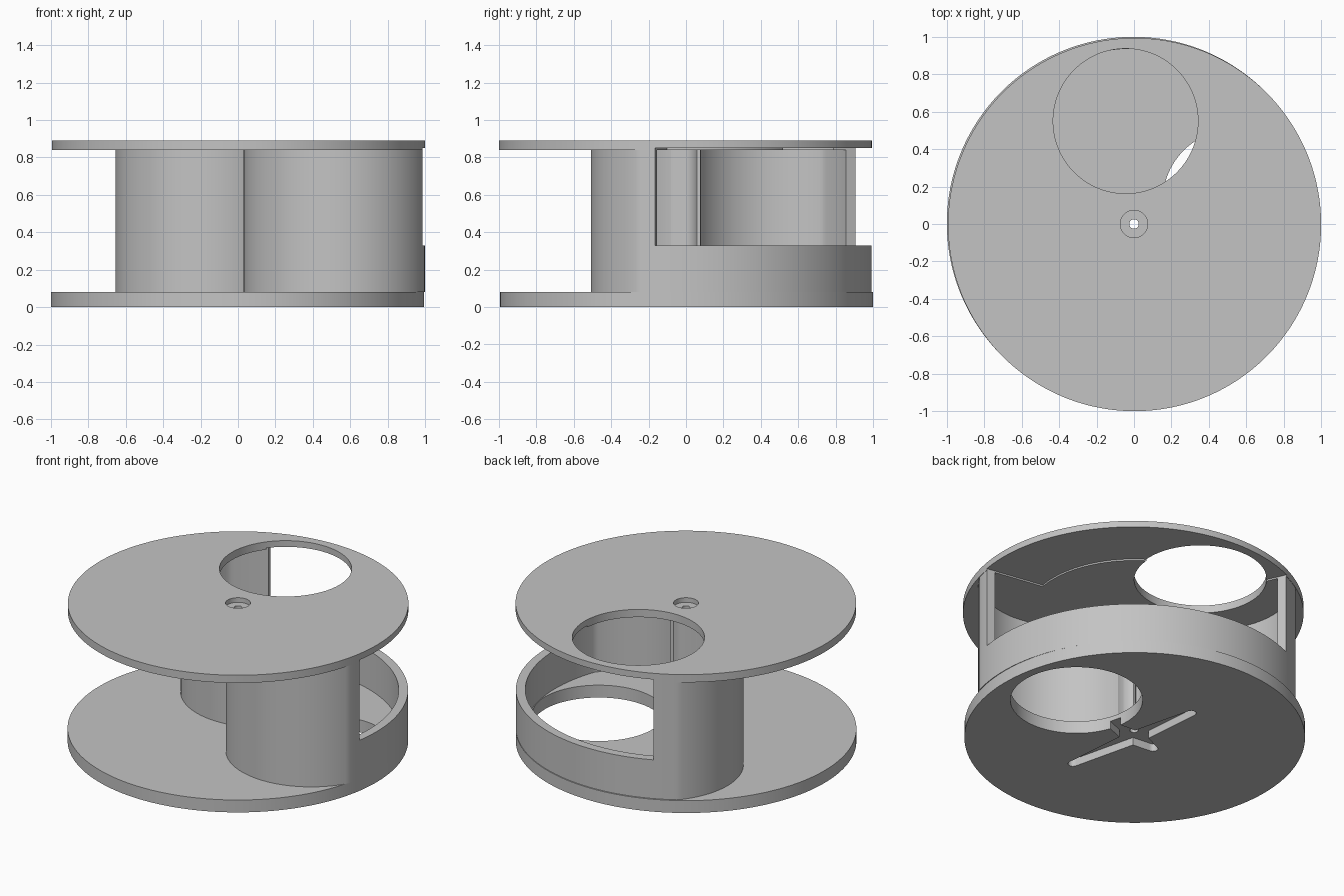
import bpy, bmesh
from math import sin, cos, pi, radians, sqrt
from mathutils import Vector

cube = bpy.data.objects.get("Cube")
if cube:
    bpy.data.objects.remove(cube, do_unlink=True)

grey = bpy.data.materials.new("plain_grey")
grey.use_nodes = True
grey.diffuse_color = (0.55, 0.55, 0.55, 1)
grey.node_tree.nodes["Principled BSDF"].inputs["Base Color"].default_value = (0.55, 0.55, 0.55, 1)


def polar(r, angle):
    return Vector((r * cos(angle), r * sin(angle)))


def circle(center, r, n=160):
    return [Vector(center) + polar(r, 2 * pi * i / n) for i in range(n)]


def add_object(name, bm):
    bmesh.ops.recalc_face_normals(bm, faces=bm.faces)
    mesh = bpy.data.meshes.new(name)
    bm.to_mesh(mesh)
    bm.free()
    mesh.materials.append(grey)
    obj = bpy.data.objects.new(name, mesh)
    bpy.context.collection.objects.link(obj)
    return obj


def prism(name, outline, z0, z1):
    bm = bmesh.new()
    low, high = [[bm.verts.new((p.x, p.y, z)) for p in outline] for z in (z0, z1)]
    bm.faces.new(low)
    bm.faces.new(high)
    for i in range(len(low)):
        bm.faces.new((low[i - 1], low[i], high[i], high[i - 1]))
    return add_object(name, bm)


def cut(obj, *cutters):
    for cutter in cutters:
        cutter.hide_render = True
        cutter.hide_viewport = True
        mod = obj.modifiers.new("cut_" + cutter.name, "BOOLEAN")
        mod.operation = "DIFFERENCE"
        mod.solver = "EXACT"
        mod.object = cutter
    # bake the cuts into the mesh
    bpy.context.view_layer.update()
    graph = bpy.context.evaluated_depsgraph_get()
    mesh = bpy.data.meshes.new_from_object(obj.evaluated_get(graph))
    obj.modifiers.clear()
    obj.data = mesh


# Layout: two round chambers mirrored about a diagonal axis
AXIS = radians(53)
SPREAD = radians(54)
REACH = 0.53
lobes = [polar(REACH, AXIS - SPREAD), polar(REACH, AXIS + SPREAD)]
middle = (lobes[0] + lobes[1]) / 2
rim_center = Vector((0.003, -0.003))


def ray_circle(d, center, r, near=False):
    """Distance from the middle to a circle along direction d."""
    to = center - middle
    b = to.dot(d)
    disc = b * b - to.length_squared + r * r
    if disc < 0:
        return None
    return b - sqrt(disc) if near else b + sqrt(disc)


def chamber_outline(lobe_r, rim_r, post_r=None, n=360):
    points = []
    for i in range(n):
        a = AXIS + 2 * pi * i / n
        d = polar(1, a)
        reach = max(ray_circle(d, c, lobe_r) for c in lobes)
        if d.dot(polar(1, AXIS)) > 0.3:
            reach = 2.0
        reach = min(reach, ray_circle(d, rim_center, rim_r))
        if post_r:
            hit = ray_circle(d, Vector((0, 0)), post_r, near=True)
            if hit and hit > 0:
                reach = min(reach, hit)
        points.append(middle + d * reach)
    return points


# Chamber wall: outer and inner outlines joined into a tube
bm = bmesh.new()
outer = chamber_outline(0.50, 0.995)
inner = chamber_outline(0.48, 0.94, post_r=0.08)
loops = [[bm.verts.new((p.x, p.y, z)) for p in line]
         for line, z in ((outer, 0.08), (outer, 0.84), (inner, 0.84), (inner, 0.08))]
for k in range(4):
    a, b = loops[k - 1], loops[k]
    for i in range(len(a)):
        bm.faces.new((a[i - 1], a[i], b[i], b[i - 1]))
chamber_wall = add_object("chamber_wall", bm)

# Side opening above the low rim
start, stop, steps = radians(-9.5), radians(114), 48
angles = [start + (stop - start) * i / steps for i in range(steps + 1)]
window = [polar(1.1, a) for a in angles] + [polar(0.62, a) for a in reversed(angles)]
opening = prism("side_opening_cutter", window, 0.33, 0.85)
cut(chamber_wall, opening)

# Top disc with filling hole and recessed screw hole
top_disc = prism("top_disc", circle(rim_center, 0.997, 240), 0.84, 0.89)
cut(top_disc, opening,
    prism("top_hole_cutter", circle((-0.045, 0.55), 0.387), 0.7, 1.0),
    prism("screw_recess_cutter", circle((0, 0), 0.073, 64), 0.86, 1.0),
    prism("top_bore_cutter", circle((0, 0), 0.025, 32), 0.7, 1.0))

# Cross recess with tapered, rounded arms
cross = []
for k, length in enumerate((0.20, 0.44, 0.17, 0.47)):
    a = radians(9.5) + k * pi / 2
    cross += [polar(length, a) + polar(0.03, a + t * pi / 8) for t in range(-4, 5)]
    cross.append(polar(0.085, a + pi / 4))

# Bottom disc with outlet hole
bottom_disc = prism("bottom_disc", circle((-0.003, 0.003), 0.997, 240), 0, 0.08)
cut(bottom_disc,
    prism("bottom_hole_cutter", circle((0.54, 0.12), 0.387), -0.1, 0.2),
    prism("cross_recess_cutter", cross, -0.1, 0.05),
    prism("bottom_bore_cutter", circle((0, 0), 0.025, 32), -0.2, 0.2))

# Smooth curved walls, sharp edges
bpy.ops.object.select_all(action="DESELECT")
for obj in (chamber_wall, top_disc, bottom_disc):
    obj.select_set(True)
    bpy.context.view_layer.objects.active = obj
bpy.ops.object.shade_smooth_by_angle(angle=radians(25))
